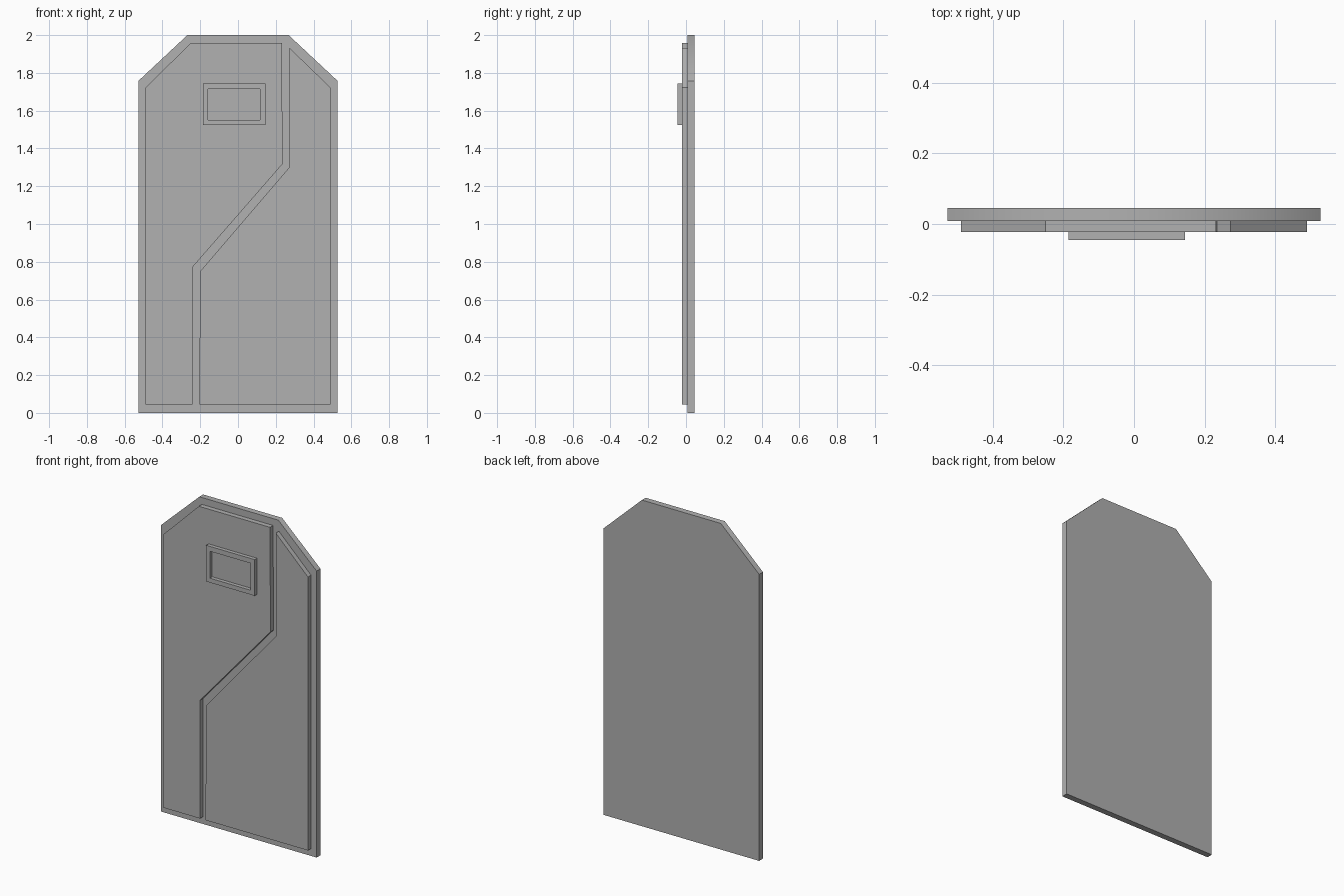
import bpy, bmesh
from math import radians

if "Cube" in bpy.data.objects:
    bpy.data.objects.remove(bpy.data.objects["Cube"])

# Dark grey paint shared by every part
paint = bpy.data.materials.new("dark_grey")
paint.diffuse_color = (0.44, 0.44, 0.44, 1)
paint.use_nodes = True
paint.node_tree.nodes["Principled BSDF"].inputs["Base Color"].default_value = paint.diffuse_color


def new_object(name, bm):
    bmesh.ops.recalc_face_normals(bm, faces=bm.faces)
    mesh = bpy.data.meshes.new(name)
    bm.to_mesh(mesh)
    bm.free()
    mesh.materials.append(paint)
    obj = bpy.data.objects.new(name, mesh)
    bpy.context.collection.objects.link(obj)
    return obj


def extrude_back(bm, faces, depth):
    ext = bmesh.ops.extrude_face_region(bm, geom=faces)["geom"]
    verts = [g for g in ext if isinstance(g, bmesh.types.BMVert)]
    bmesh.ops.translate(bm, verts=verts, vec=(0, depth, 0))


def slab(name, outline, front, back):
    """Solid plate from an (x, z) outline, between two y positions."""
    bm = bmesh.new()
    face = bm.faces.new([bm.verts.new((x, front, z)) for x, z in outline])
    extrude_back(bm, [face], back - front)
    return new_object(name, bm)


def rect_frame(name, outer, inner, front, back):
    """Open rectangular frame; rectangles are (x0, x1, z0, z1)."""
    bm = bmesh.new()
    loops = []
    for x0, x1, z0, z1 in (outer, inner):
        corners = ((x0, z0), (x1, z0), (x1, z1), (x0, z1))
        loops.append([bm.verts.new((x, front, z)) for x, z in corners])
    a, b = loops
    faces = [bm.faces.new((a[i], a[(i + 1) % 4], b[(i + 1) % 4], b[i]))
             for i in range(4)]
    extrude_back(bm, faces, back - front)
    return new_object(name, bm)


FRONT, PANEL, PLATE, BACK = -0.045, -0.022, 0.008, 0.045

# Door backing plate with clipped top corners, softly shaded across the top
half = [(0.528, 0), (0.528, 1.757), (0.268, 2.0)]
plate = slab("door_plate", half + [(-x, z) for x, z in reversed(half)],
             PLATE, BACK)
bpy.context.view_layer.objects.active = plate
plate.select_set(True)
bpy.ops.object.shade_smooth_by_angle(angle=radians(44))

# Raised panels either side of the zigzag seam
slab("left_panel", [(-0.49, 0.045), (-0.242, 0.045), (-0.242, 0.77),
                    (0.236, 1.318), (0.232, 1.958), (-0.25, 1.958),
                    (-0.49, 1.722)], PANEL, PLATE)
slab("right_panel", [(-0.205, 0.045), (0.49, 0.045), (0.49, 1.722),
                     (0.272, 1.933), (0.272, 1.30), (-0.20, 0.75)],
     PANEL, PLATE)

# Raised window surround on the left panel
rect_frame("window_frame", (-0.185, 0.145, 1.523, 1.745),
           (-0.16, 0.117, 1.55, 1.715), FRONT, PANEL)
